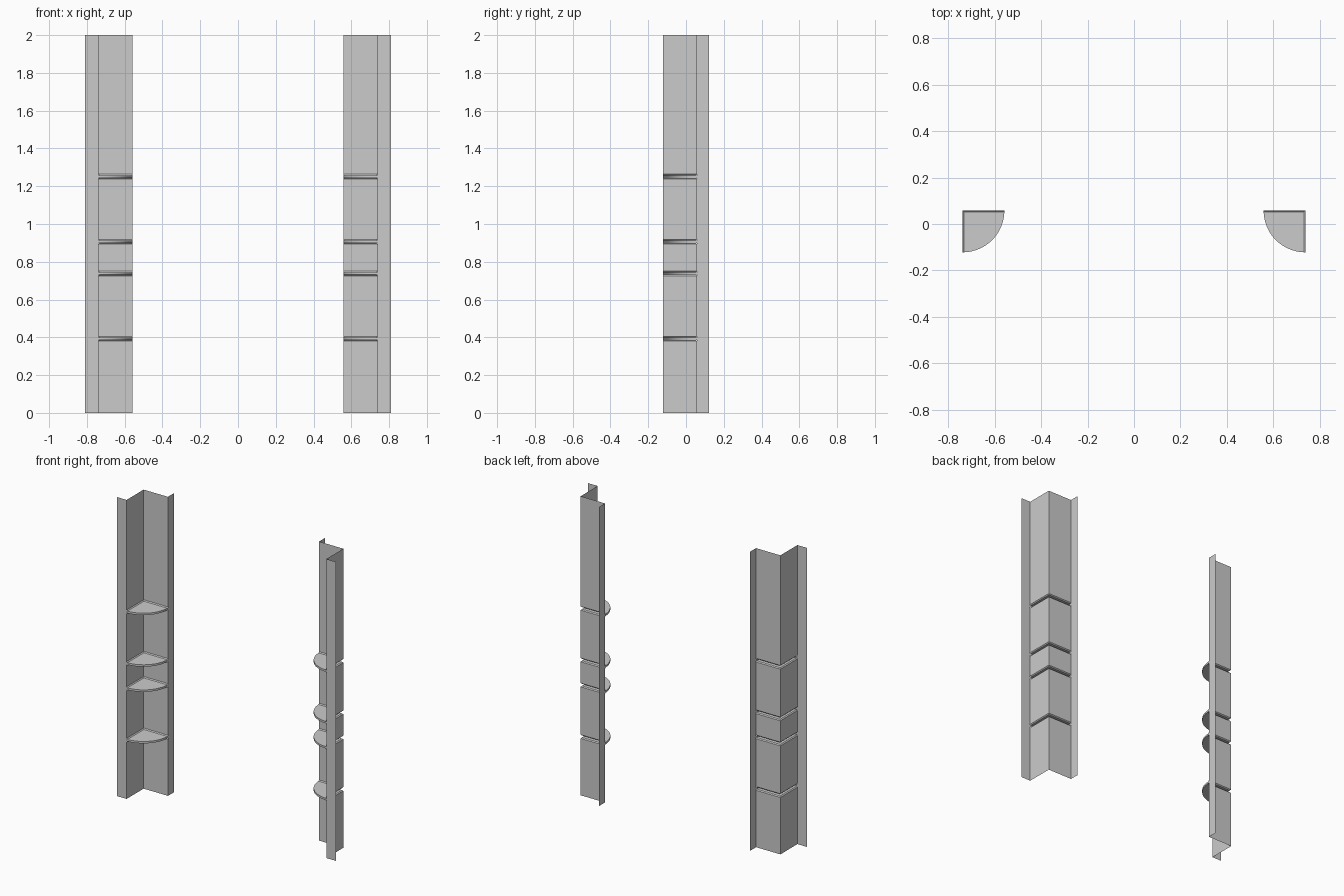
import bpy, bmesh, math

if "Cube" in bpy.data.objects:
    bpy.data.objects.remove(bpy.data.objects["Cube"])

CX, CY = 0.739, 0.058        # inner corner of the folded sheet (right post is mirrored)
R = 0.18                     # wall width and shelf radius
FLANGE_X, FLANGE_Y = 0.07, 0.064
BEND = 0.006                 # small bend from wall into shelf
HALF = 0.0065                # half shelf thickness
SHELVES = [0.393, 0.738, 0.906, 1.251]
HEIGHT = 2.0
ARC = 20


def build_post(name, side):
    bm = bmesh.new()

    # local frame: u runs towards the middle, v runs to the front
    def vert(u, v, z):
        return bm.verts.new((side * (CX - u), CY - v, z))

    def strip(points_a, za, points_b, zb):
        a = [vert(u, v, za) for u, v in points_a]
        b = [vert(u, v, zb) for u, v in points_b]
        for i in range(len(a) - 1):
            bm.faces.new((a[i], a[i + 1], b[i + 1], b[i]))

    def wall(d):
        return [(d, R), (d, d), (R, d)]

    # full-height flanges
    for edge in ([(-FLANGE_X, R), (0, R)], [(R, 0), (R, -FLANGE_Y)]):
        strip(edge, 0, edge, HEIGHT)

    # wall panels between shelves, with bent ends
    start = 0
    for z in SHELVES + [None]:
        end = HEIGHT if z is None else z - HALF - BEND
        strip(wall(0), start, wall(0), end)
        if z is None:
            break
        strip(wall(0), end, wall(BEND), z - HALF)
        start = z + HALF + BEND
        strip(wall(BEND), z + HALF, wall(0), start)

        # quarter-round shelf: two sheets joined by a curved rim
        arc = [(R * math.sin(t), R * math.cos(t))
               for t in (math.pi / 2 * i / ARC for i in range(ARC + 1))]
        outline = [(BEND, BEND), (BEND, R * 0.9994)] + arc[1:-1] + [(R * 0.9994, BEND)]
        for zz in (z - HALF, z + HALF):
            bm.faces.new([vert(u, v, zz) for u, v in outline])
        strip(arc, z - HALF, arc, z + HALF)

    bmesh.ops.remove_doubles(bm, verts=bm.verts, dist=0.0002)
    bmesh.ops.recalc_face_normals(bm, faces=bm.faces)
    mesh = bpy.data.meshes.new(name)
    bm.to_mesh(mesh)
    bm.free()
    obj = bpy.data.objects.new(name, mesh)
    bpy.context.collection.objects.link(obj)
    bpy.context.view_layer.objects.active = obj
    obj.select_set(True)
    bpy.ops.object.shade_smooth_by_angle(angle=math.radians(30))
    obj.select_set(False)


build_post("left_shelf_post", -1)
build_post("right_shelf_post", 1)
